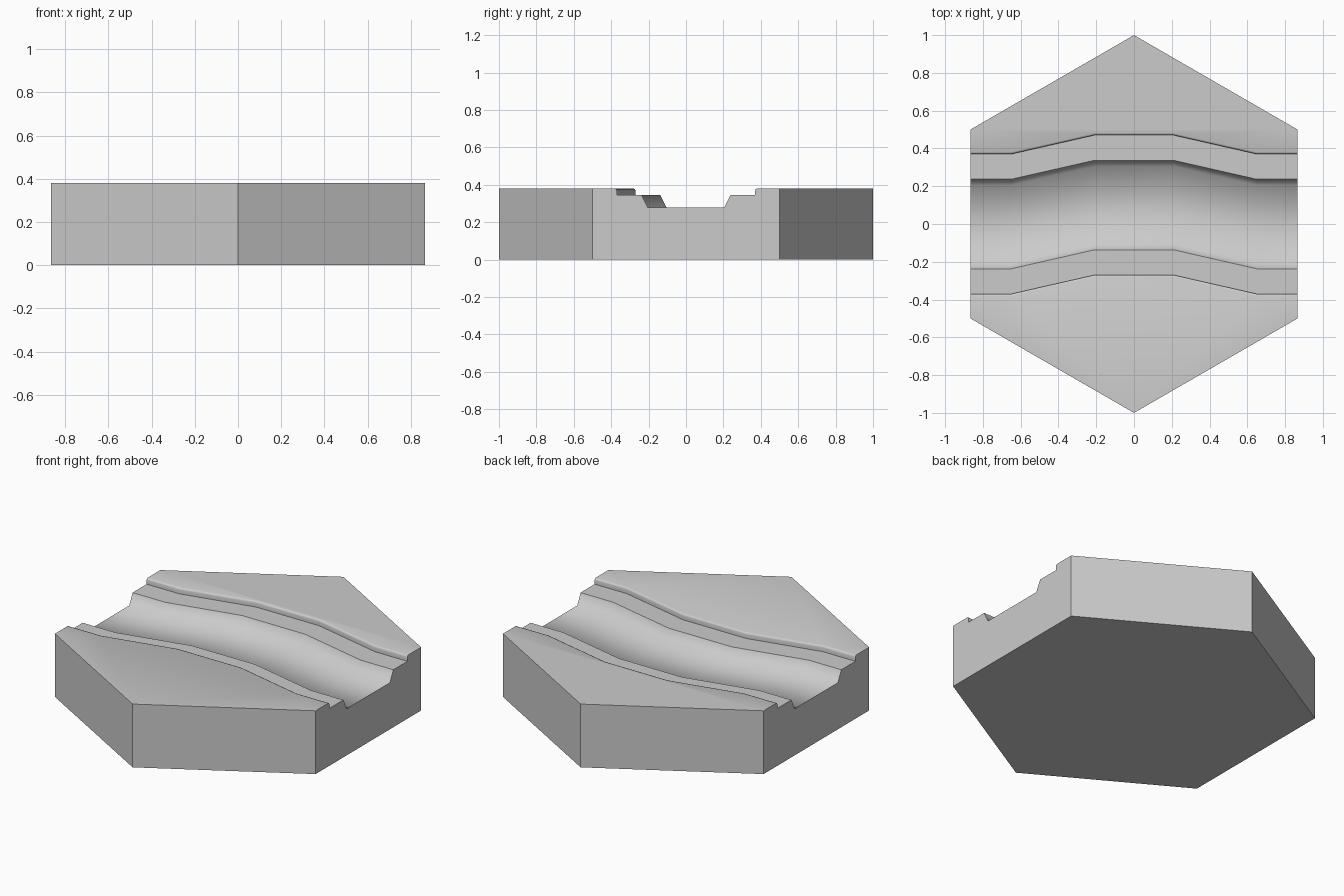
import bpy
import bmesh
import math

cube = bpy.data.objects.get("Cube")
if cube:
    bpy.data.objects.remove(cube, do_unlink=True)

TOP, HALF = 0.38, math.sqrt(3) / 2

stone = bpy.data.materials.new("plain_grey")
stone.use_nodes = True
grey = (0.6, 0.6, 0.6, 1)
stone.diffuse_color = grey
stone.node_tree.nodes["Principled BSDF"].inputs["Base Color"].default_value = grey

# Half cross-section of the channel, from the bed up to the rounded bank lip
half = [(0.205, 0.28), (0.237, 0.345), (0.37, 0.345), (0.37, 0.369),
        (0.373, 0.377), (0.381, TOP)]
section = [(-y, z) for y, z in reversed(half)] + half
creases = {1, 2}          # hard lines of the bank ledge, counted from the bed

# Bend of the channel: (x, sideways shift)
right_bend = [(0.21, 0.1), (0.65, 0.0), (HALF, 0.0)]
bend = [(-x, s) for x, s in reversed(right_bend)] + right_bend

bm = bmesh.new()
rows = [[bm.verts.new((x, y + s, z)) for y, z in section] for x, s in bend]

# Channel surface
for a, b in zip(rows, rows[1:]):
    for j in range(len(section) - 1):
        bm.faces.new((a[j], b[j], b[j + 1], a[j + 1]))

# Hexagon corners, bottom and top
corners = [(HALF, -0.5), (HALF, 0.5), (0, 1), (-HALF, 0.5), (-HALF, -0.5), (0, -1)]
low = [bm.verts.new((x, y, 0)) for x, y in corners]
high = [bm.verts.new((x, y, TOP)) for x, y in corners]

# Raised ground behind and in front of the channel
bm.faces.new([r[-1] for r in rows] + high[1:4])
bm.faces.new([r[0] for r in reversed(rows)] + [high[4], high[5], high[0]])

# Outer walls: two follow the channel section, four are plain
bm.faces.new(list(reversed(low)))
bm.faces.new([low[0], low[1], high[1]] + rows[-1][::-1] + [high[0]])
bm.faces.new([low[3], low[4], high[4]] + rows[0] + [high[3]])
for i in (1, 2, 4, 5):
    k = (i + 1) % 6
    bm.faces.new((low[i], low[k], high[k], high[i]))
bmesh.ops.recalc_face_normals(bm, faces=bm.faces)

# Smooth shading with hard tile rim and ledge lines
for f in bm.faces:
    f.smooth = True
for e in bm.edges:
    if e.calc_face_angle(0) > math.radians(75):
        e.smooth = False
last = len(section) - 1
middle = len(half)
for a, b in zip(rows, rows[1:]):
    for c in creases:
        for j in (middle + c, last - middle - c):
            bm.edges.get((a[j], b[j])).smooth = False
for wall in [f for f in bm.faces if abs(f.normal.x) > 0.4 and f.calc_area() > 0.2]:
    for e in wall.edges:
        e.smooth = False

mesh = bpy.data.meshes.new("river_tile")
bm.to_mesh(mesh)
bm.free()
mesh.materials.append(stone)
tile = bpy.data.objects.new("river_tile", mesh)
bpy.context.collection.objects.link(tile)
